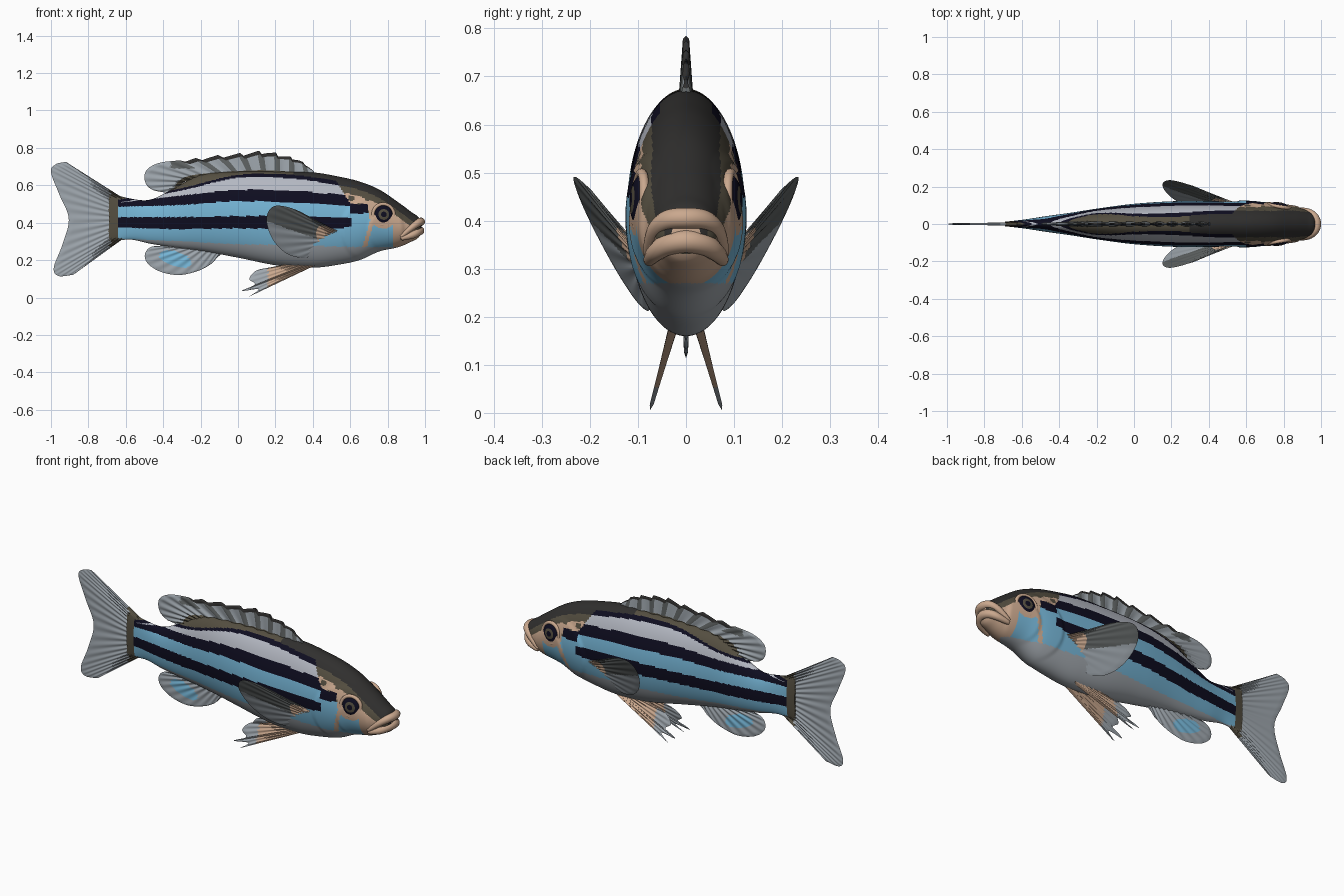
import bpy, bmesh, math
from mathutils import Vector, Matrix

if "Cube" in bpy.data.objects:
    bpy.data.objects.remove(bpy.data.objects["Cube"])


# Palette
def paint(name, *rgb):
    linear = [((c / 255 + 0.055) / 1.055) ** 2.4 for c in rgb] + [1]
    m = bpy.data.materials.new(name)
    m.use_nodes = True
    m.diffuse_color = linear
    m.node_tree.nodes["Principled BSDF"].inputs["Base Color"].default_value = linear
    return m


PALETTE = [paint("charcoal", 48, 47, 46), paint("olive", 84, 78, 64),
           paint("navy", 14, 13, 32), paint("sky_blue", 118, 182, 215),
           paint("pale_stripe", 180, 184, 194), paint("silver_belly", 160, 166, 172),
           paint("fin_grey", 158, 166, 173), paint("tan", 202, 168, 142),
           paint("smoke", 94, 98, 98)]
CHARCOAL, OLIVE, NAVY, BLUE, PALE, SILVER, FIN, TAN, SMOKE = range(len(PALETTE))


def finish(obj):
    bpy.ops.object.select_all(action='DESELECT')
    bpy.context.view_layer.objects.active = obj
    obj.select_set(True)
    bpy.ops.object.shade_smooth_by_angle(angle=math.radians(50))


def add_mesh(name, bm):
    bmesh.ops.recalc_face_normals(bm, faces=bm.faces)
    me = bpy.data.meshes.new(name)
    bm.to_mesh(me)
    bm.free()
    for m in PALETTE:
        me.materials.append(m)
    obj = bpy.data.objects.new(name, me)
    bpy.context.collection.objects.link(obj)
    finish(obj)
    return obj


def hermite(a, b, ta, tb, t):
    return (a * (2*t**3 - 3*t**2 + 1) + b * (3*t**2 - 2*t**3)
            + ta * (t**3 - 2*t**2 + t) + tb * (t**3 - t**2))


def at_x(rows, x, col):
    """Smooth lookup of a column in a table sorted by x."""
    i = 0
    while i < len(rows) - 2 and x > rows[i + 1][0]:
        i += 1

    def slope(k):
        p, q = rows[max(k - 1, 0)], rows[min(k + 1, len(rows) - 1)]
        return (q[col] - p[col]) / (q[0] - p[0])
    a, b = rows[i], rows[i + 1]
    w = b[0] - a[0]
    t = min(max((x - a[0]) / w, 0), 1)
    return hermite(a[col], b[col], slope(i) * w, slope(i + 1) * w, t)


def along(points, u):
    """Smooth point on a path, u from 0 to 1."""
    pts = [Vector(p) for p in points]
    n = len(pts) - 1
    s = u * n
    i = min(int(s), n - 1)

    def tangent(k):
        return (pts[min(k + 1, n)] - pts[max(k - 1, 0)]) / 2
    return hermite(pts[i], pts[i + 1], tangent(i), tangent(i + 1), s - i)


# Body: x, top, bottom, half width
BODY = [(-.69, .56, .295, .012), (-.58, .53, .31, .025), (-.47, .523, .288, .042),
        (-.34, .585, .268, .06), (-.2, .655, .25, .082), (0, .673, .213, .108),
        (.22, .673, .17, .122), (.41, .668, .16, .122), (.54, .646, .176, .12),
        (.65, .62, .2, .115), (.755, .577, .246, .1), (.86, .507, .27, .085),
        (.93, .455, .3, .07), (.965, .43, .32, .055), (.98, .4, .345, .03)]
# Lower edges of the bands: back, dark, pale, dark, blue, dark, blue
BANDS = [(-.65, .52, .505, .505, .485, .43, .375, .315),
         (-.3, .585, .572, .545, .495, .43, .365, .3),
         (0, .655, .64, .575, .515, .435, .37, .285),
         (.3, .655, .635, .57, .505, .435, .365, .28),
         (.6, .61, .59, .545, .49, .425, .375, .27)]
BAND_COLOURS = [CHARCOAL, NAVY, PALE, NAVY, BLUE, NAVY, BLUE]
EYE = Vector((.777, .443))


def head_colour(x, z):
    depth = at_x(BODY, x, 1) - z
    if depth < .045:
        return CHARCOAL
    if depth < .08:
        return OLIVE
    if math.hypot(x - EYE.x, z - EYE.y) < .075:
        return TAN
    if x > .86:
        return TAN if z < .43 else OLIVE
    if z < .27:
        return SILVER
    if x < .69 and .45 < z < .5 or x < .61 and .375 < z < .43:
        return NAVY
    if z < .45:
        return TAN if x > .83 or abs(x - .7 - .3 * (z - .35)) < .012 else BLUE
    return OLIVE if math.sin(x * 70) * math.sin(z * 80) > .4 else TAN


def skin(x, z):
    if x < -.645:
        return OLIVE
    if x > .6 - .6 * max(z - .5, 0):
        return head_colour(x, z)
    for col, colour in enumerate(BAND_COLOURS, 1):
        if z > at_x(BANDS, x, col):
            if colour == CHARCOAL and x < .3:
                return OLIVE
            return colour
    return SILVER


def gill_bulge(x, z):
    """Raised gill cover and cheek plates."""
    bulge = 0
    for cx, r, lift in ((.72, .175, .007), (.81, .12, .006)):
        d = math.hypot(x - cx, (z - .36) * .95)
        bulge += lift * min(max((r - d) / .018, 0), 1)
    return bulge * min(max((.97 - x) / .1, 0), 1)


bm = bmesh.new()
STEPS, AROUND = 210, 176
rings = []
for i in range(STEPS + 1):
    x = BODY[0][0] + (BODY[-1][0] - BODY[0][0]) * i / STEPS
    top, low, wide = (at_x(BODY, x, c) for c in (1, 2, 3))
    ring = []
    for k in range(AROUND):
        a = math.tau * k / AROUND
        z = (top + low) / 2 + (top - low) / 2 * math.sin(a)
        y = (wide + gill_bulge(x, z)) * math.cos(a)
        ring.append(bm.verts.new((x, y, z)))
    rings.append(ring)
for r, s in zip(rings, rings[1:]):
    for k in range(AROUND):
        n = (k + 1) % AROUND
        f = bm.faces.new((r[k], r[n], s[n], s[k]))
        c = f.calc_center_median()
        f.material_index = skin(c.x, c.z)
bm.faces.new(rings[0]).material_index = OLIVE
bm.faces.new(rings[-1]).material_index = TAN
add_mesh("body", bm)


# Fins: ribbed blades lofted from a base path to a tip path
def fin(name, base, tips, rays, thick, place, colour, notch=0):
    bm = bmesh.new()
    nu, nv = rays * 8, 18
    for side in (-1, 1):
        grid = []
        for i in range(nu + 1):
            u = i / nu
            b, t = along(base, u), along(tips, u)
            reach = 1 - notch * (u * rays % 1) * (u < .55)
            rib = .7 + .3 * math.cos(math.tau * rays * u)
            col = []
            for j in range(nv + 1):
                v = j / nv
                p = b.lerp(t, v * reach)
                off = thick * (1 - .6 * v) * rib if 0 < i < nu and j < nv else 0
                col.append(bm.verts.new(place(p.x, p.y, side * off)))
            grid.append(col)
        for i in range(nu):
            for j in range(nv):
                f = bm.faces.new((grid[i][j], grid[i+1][j], grid[i+1][j+1], grid[i][j+1]))
                c = f.calc_center_median()
                f.material_index = colour((i + .5) / nu, (j + .5) / nv, c.x, c.z)
    bmesh.ops.remove_doubles(bm, verts=bm.verts, dist=1e-5)
    return add_mesh(name, bm)


def upright(x, z, off):
    return (x, off, z)


def dorsal_colour(u, v, x, z):
    if v < .15:
        return OLIVE
    if u < .55:
        if v > .82:
            return CHARCOAL
        return SMOKE if (u * 14 + .2) % 1 < .35 else FIN
    return SMOKE if -.36 < x < -.12 and .69 < z < .735 else FIN


fin("tail_fin", [(-.62, .535), (-.62, .42), (-.62, .31)],
    [(-.92, .725), (-.975, .712), (-1, .67), (-.955, .55), (-.905, .42),
     (-.94, .28), (-.985, .16), (-.96, .115), (-.88, .122)], 18, .009, upright,
    lambda u, v, x, z: OLIVE if x > -.685 else FIN)
fin("dorsal_fin", [(.42, .65), (.22, .66), (.02, .66), (-.18, .645), (-.28, .62), (-.33, .575)],
    [(.4, .68), (.33, .735), (.24, .765), (.13, .785), (0, .772), (-.15, .757), (-.3, .735),
     (-.42, .72), (-.49, .68), (-.497, .62), (-.46, .577), (-.38, .56)], 14, .015, upright,
    dorsal_colour, .17)
fin("anal_fin", [(-.08, .24), (-.2, .265), (-.36, .285)],
    [(-.11, .215), (-.15, .175), (-.22, .14), (-.32, .12), (-.42, .14), (-.485, .185),
     (-.497, .235), (-.46, .272), (-.38, .272)], 11, .01, upright,
    lambda u, v, x, z: BLUE if math.hypot((x + .335) / .085, (z - .205 + .2 * (x + .335) + .04 * (x + .335)) / .042) < 1 else FIN)

for side, label in ((-1, "front"), (1, "back")):
    # Pectoral fins flare outward and back
    fin("pectoral_fin_" + label, [(.53, .36), (.51, .28)],
        [(.44, .385), (.35, .45), (.26, .485), (.19, .487), (.155, .44), (.16, .37),
         (.2, .29), (.27, .23), (.36, .213), (.44, .25)], 12, .007,
        lambda x, z, off: (x, side * (.045 + .46 * z - .183 * x + off), z),
        lambda u, v, x, z: TAN if v < .3 else SMOKE if z > .3 + .35 * (.46 - x) else FIN)
    # Pelvic fins hang below with trailing filaments
    fin("pelvic_fin_" + label, [(.42, .175), (.36, .175), (.28, .185)],
        [(.06, .005), (.11, .045), (.02, .035), (.09, .07), (.06, .1), (.1, .145), (.18, .16)],
        8, .01, lambda x, z, off: (x, side * (.03 + .28 * (.165 - z) + off), z),
        lambda u, v, x, z: TAN if x > .16 else FIN)

    # Eyes: flattened ball with coloured rings, set in a raised orbit
    out = Vector((.16, side, .06)).normalized()
    turn = out.to_track_quat('Z', 'Y').to_matrix().to_4x4()
    seat = Matrix.Translation((EYE.x, side * .096, EYE.y)) @ turn
    bm = bmesh.new()
    bmesh.ops.create_uvsphere(bm, u_segments=40, v_segments=32, radius=.052)
    for f in bm.faces:
        c = f.calc_center_median()
        r = math.hypot(c.x, c.y)
        f.material_index = NAVY if r < .016 else OLIVE if r < .028 else NAVY
    bmesh.ops.transform(bm, matrix=seat @ Matrix.Diagonal((1, 1, .38, 1)), verts=bm.verts)
    add_mesh("eye_" + label, bm)
    bpy.ops.mesh.primitive_torus_add(major_radius=.056, minor_radius=.01,
                                     major_segments=40, minor_segments=12)
    orbit = bpy.context.object
    orbit.name = "eye_rim_" + label
    orbit.matrix_world = seat
    orbit.data.materials.append(PALETTE[TAN])
    finish(orbit)


# Lips: thick tubes curving down to the mouth corners
def lip(name, half, radius):
    path = half + [(x, -y, z) for x, y, z in reversed(half[:-1])]
    cu = bpy.data.curves.new(name, 'CURVE')
    cu.dimensions = '3D'
    cu.bevel_depth = radius
    cu.bevel_resolution = 5
    cu.use_fill_caps = True
    sp = cu.splines.new('POLY')
    count = 40
    sp.points.add(count)
    for i, p in enumerate(sp.points):
        p.co = (*along(path, i / count), 1)
        p.radius = .35 + .65 * math.sin(math.pi * i / count) ** .6
    cu.materials.append(PALETTE[TAN])
    obj = bpy.data.objects.new(name, cu)
    bpy.context.collection.objects.link(obj)
    finish_curve(obj)


def finish_curve(obj):
    bpy.ops.object.select_all(action='DESELECT')
    bpy.context.view_layer.objects.active = obj
    obj.select_set(True)
    bpy.ops.object.convert(target='MESH')
    finish(bpy.context.object)


lip("upper_lip", [(.87, .08, .325), (.93, .066, .375), (.965, .04, .4), (.978, 0, .405)], .022)
lip("lower_lip", [(.87, .078, .315), (.93, .064, .333), (.96, .038, .35), (.972, 0, .357)], .024)
